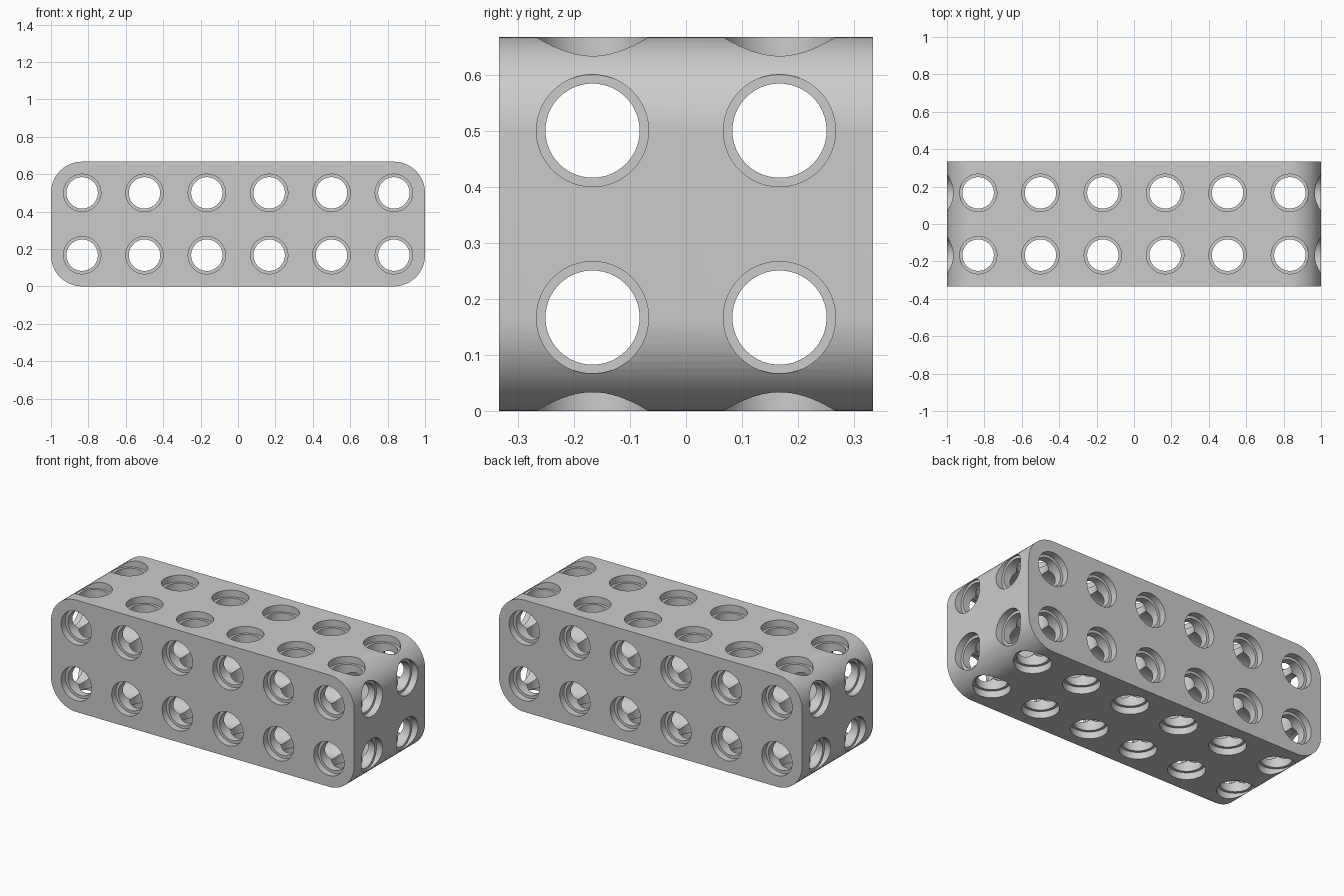
import bpy, bmesh
from math import pi, sin, cos
from mathutils import Matrix, Vector

cube = bpy.data.objects.get("Cube")
if cube:
    bpy.data.objects.remove(cube, do_unlink=True)

PITCH = 1 / 3            # hole spacing
HALF = Vector((1, PITCH, PITCH))
CORNER = PITCH / 2       # rounding of the long corners
BORE, RECESS, DEPTH = 0.084, 0.1, 0.04
SEGMENTS = 48

grey = bpy.data.materials.new("plain grey")
grey.use_nodes = True
grey.diffuse_color = (0.6, 0.6, 0.6, 1)
grey.node_tree.nodes["Principled BSDF"].inputs["Base Color"].default_value = (0.6, 0.6, 0.6, 1)


def make_object(name, bm):
    bmesh.ops.recalc_face_normals(bm, faces=bm.faces)
    mesh = bpy.data.meshes.new(name)
    bm.to_mesh(mesh)
    bm.free()
    mesh.materials.append(grey)
    obj = bpy.data.objects.new(name, mesh)
    bpy.context.collection.objects.link(obj)
    return obj


def add_spool(bm, matrix, half, phase):
    """Through bore with a wider recess at both ends, along local z."""
    end, step = half + 0.05, half - DEPTH
    profile = [(RECESS, -end), (RECESS, -step), (BORE, -step),
               (BORE, step), (RECESS, step), (RECESS, end)]
    rings = []
    for r, z in profile:
        angles = [2 * pi * (i + phase) / SEGMENTS for i in range(SEGMENTS)]
        rings.append([bm.verts.new(matrix @ Vector((r * cos(a), r * sin(a), z)))
                      for a in angles])
    for low, high in zip(rings, rings[1:]):
        for i in range(SEGMENTS):
            j = (i + 1) % SEGMENTS
            bm.faces.new((low[i], low[j], high[j], high[i]))
    bm.faces.new(rings[0])
    bm.faces.new(rings[-1])


def centres(axis):
    """Hole positions along one axis of the block."""
    count = round(2 * HALF[axis] / PITCH)
    return [(i - (count - 1) / 2) * PITCH for i in range(count)]


# Block: rounded rectangle pushed from front to back
bm = bmesh.new()
outline = []
for quarter, (sx, sz) in enumerate([(1, 1), (-1, 1), (-1, -1), (1, -1)]):
    for i in range(17):
        a = (quarter + i / 16) * pi / 2
        outline.append(bm.verts.new((sx * (HALF.x - CORNER) + CORNER * cos(a), -HALF.y,
                                     HALF.z + sz * (HALF.z - CORNER) + CORNER * sin(a))))
face = bm.faces.new(outline)
pushed = bmesh.ops.extrude_face_region(bm, geom=[face], use_keep_orig=True)
bmesh.ops.translate(bm, vec=(0, 2 * HALF.y, 0),
                    verts=[v for v in pushed["geom"] if isinstance(v, bmesh.types.BMVert)])
block = make_object("perforated_block", bm)
bpy.context.view_layer.objects.active = block
block.select_set(True)

# Holes: a grid of recessed bores along each axis
turns = [Matrix.Rotation(pi / 2, 4, 'Y'), Matrix.Rotation(pi / 2, 4, 'X'), Matrix.Identity(4)]
for axis, name in enumerate(["lengthwise", "front_to_back", "vertical"]):
    u, v = [k for k in range(3) if k != axis]
    bm = bmesh.new()
    for a in centres(u):
        for b in centres(v):
            spot = Vector((0, 0, HALF.z))
            spot[u] += a
            spot[v] += b
            add_spool(bm, Matrix.Translation(spot) @ turns[axis], HALF[axis], 0.2 + 0.23 * axis)
    cutter = make_object(name + "_hole_cutter", bm)
    cutter.hide_render = True
    cut = block.modifiers.new(name + "_holes", 'BOOLEAN')
    cut.operation, cut.solver, cut.object = 'DIFFERENCE', 'EXACT', cutter
    bpy.ops.object.modifier_apply(modifier=cut.name)
    bpy.data.objects.remove(cutter, do_unlink=True)

bpy.ops.object.shade_smooth_by_angle(angle=pi / 6)
